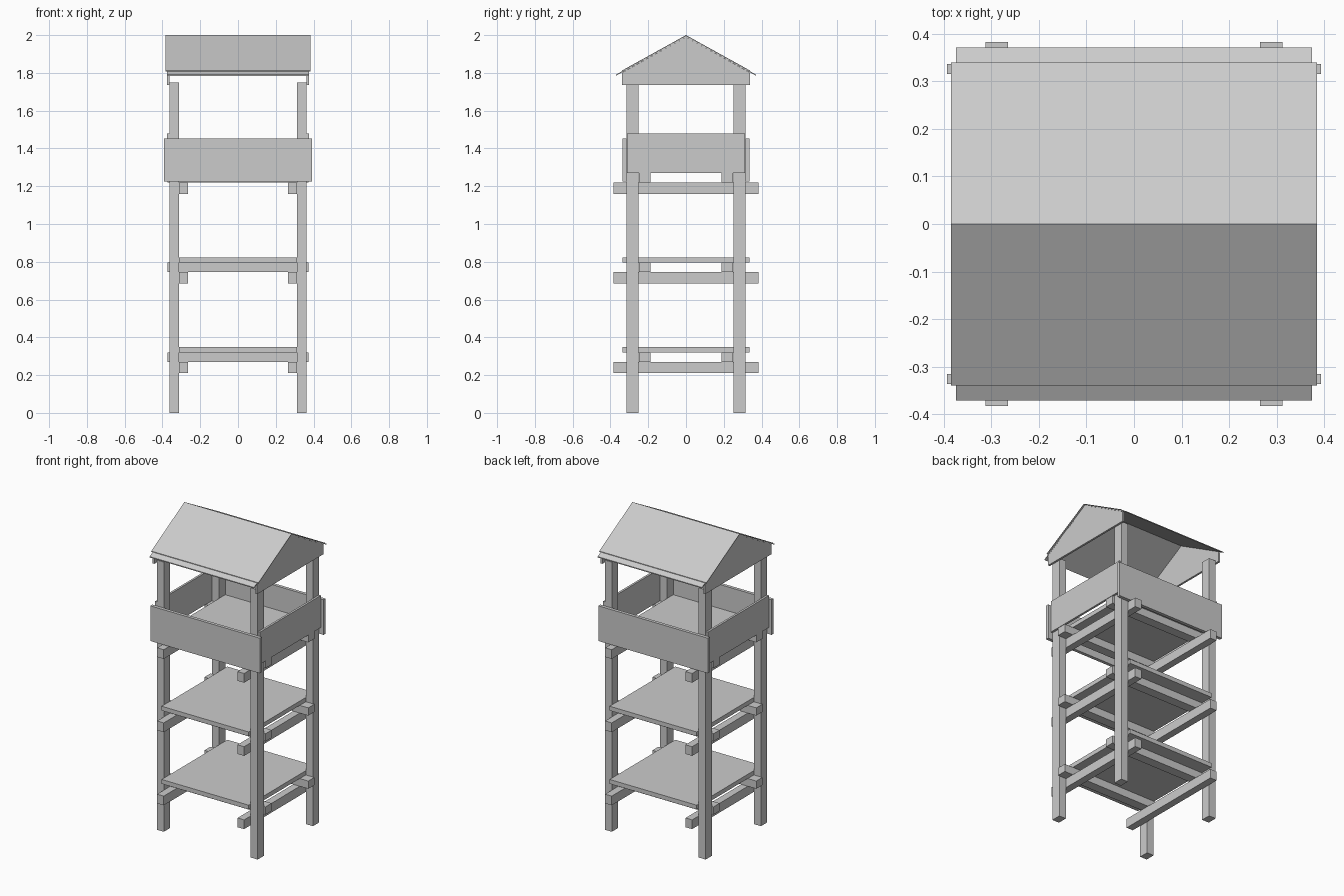
import bpy, bmesh

if "Cube" in bpy.data.objects:
    bpy.data.objects.remove(bpy.data.objects["Cube"])


def box(name, x, y, z):
    """Box from (min, max) ranges on each axis."""
    bpy.ops.mesh.primitive_cube_add(size=1, location=[sum(r) / 2 for r in (x, y, z)])
    ob = bpy.context.object
    ob.name = name
    ob.scale = [r[1] - r[0] for r in (x, y, z)]
    bpy.ops.object.transform_apply(location=False, rotation=False, scale=True)
    return ob


def span(a, b, s):
    """Range a..b mirrored to side s."""
    return (a, b) if s > 0 else (-b, -a)


def prism(name, profile, x0, x1):
    """Extrude a (y, z) profile along x."""
    bm = bmesh.new()
    f = bm.faces.new([bm.verts.new((x0, y, z)) for y, z in profile])
    r = bmesh.ops.extrude_face_region(bm, geom=[f])
    verts = [v for v in r["geom"] if isinstance(v, bmesh.types.BMVert)]
    bmesh.ops.translate(bm, verts=verts, vec=(x1 - x0, 0, 0))
    bmesh.ops.recalc_face_normals(bm, faces=bm.faces)
    me = bpy.data.meshes.new(name)
    bm.to_mesh(me)
    bm.free()
    ob = bpy.data.objects.new(name, me)
    bpy.context.collection.objects.link(ob)
    return ob


# Corner posts
for sx in (-1, 1):
    for sy in (-1, 1):
        box("corner_post", span(0.312, 0.362, sx), span(0.252, 0.315, sy), (0, 1.75))

# Three floors: lower beams along y, upper beams along x, platform on top
for z, depth in ((0.21, 0.337), (0.685, 0.337), (1.16, 0.315)):
    for s in (-1, 1):
        box("lower_beam", span(0.265, 0.312, s), (-0.383, 0.383), (z, z + 0.06))
        box("upper_beam", (-0.373, 0.373), span(0.188, 0.25, s), (z + 0.06, z + 0.11))
    box("platform", (-0.312, 0.312), (-depth, depth), (z + 0.11, z + 0.138))

# Railing panels
for s in (-1, 1):
    box("long_railing", (-0.393, 0.393), span(0.316, 0.337, s), (1.225, 1.453))
    box("side_railing", span(0.362, 0.376, s), (-0.313, 0.313), (1.27, 1.478))

# Gable end boards
gable = [(-0.34, 1.735), (0.34, 1.735), (0.34, 1.801), (0, 1.99), (-0.34, 1.801)]
for s in (-1, 1):
    prism("gable_board", gable, *span(0.362, 0.375, s))

# Roof: wider under-sheet and a shorter top sheet
SLOPE = 0.553


def roof_sheet(name, half_x, half_y, top, t):
    drop = half_y * SLOPE
    prism(name, [(-half_y, top - drop), (0, top), (half_y, top - drop),
                 (half_y, top - drop - t), (0, top - t), (-half_y, top - drop - t)],
          -half_x, half_x)


roof_sheet("roof_under_sheet", 0.375, 0.371, 1.996, 0.006)
roof_sheet("roof_top_sheet", 0.385, 0.34, 2.0, 0.004)
